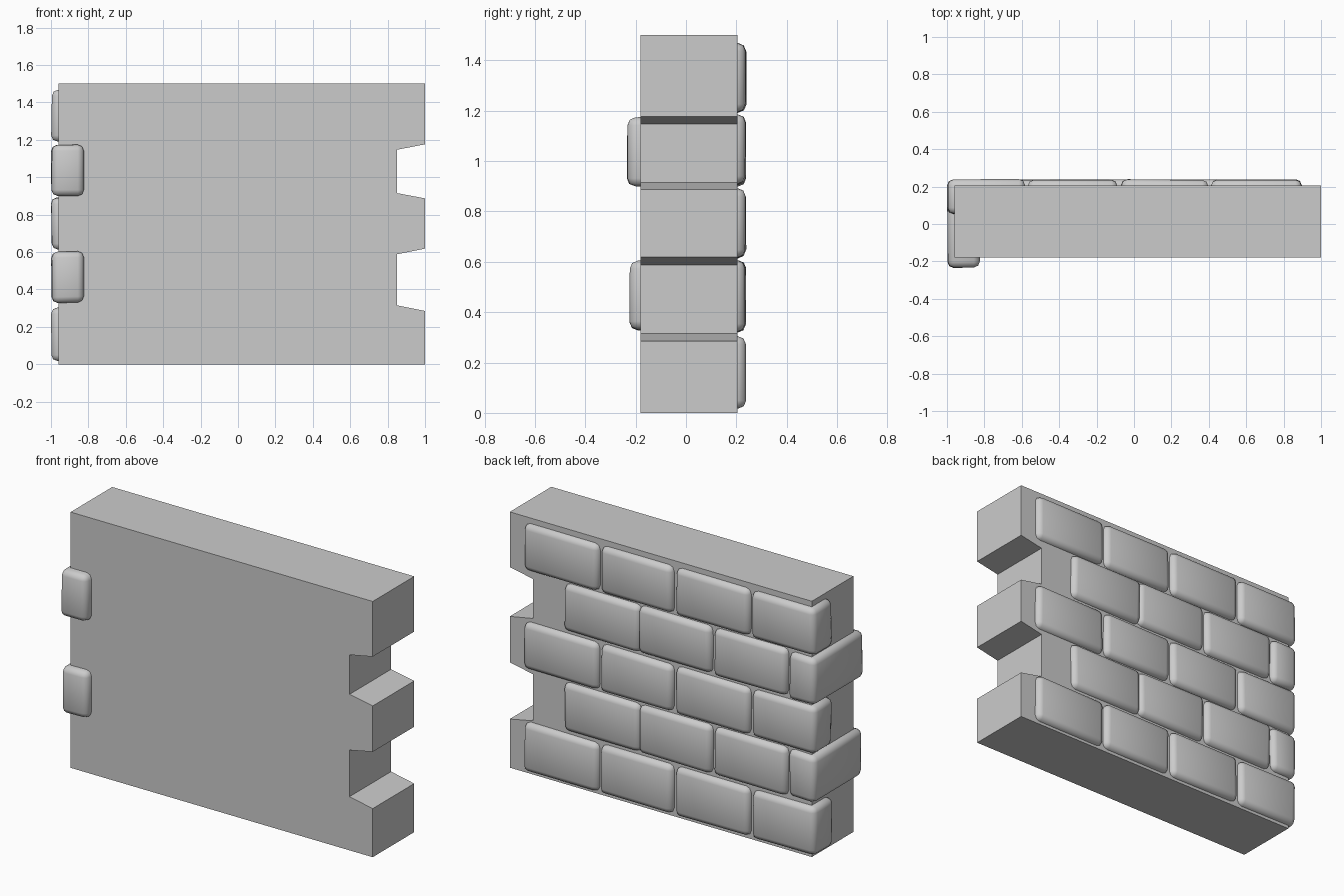
import bpy, bmesh, random
from mathutils import Vector

if "Cube" in bpy.data.objects:
    bpy.data.objects.remove(bpy.data.objects["Cube"])

random.seed(4)


def finish(name, bm, smooth):
    bmesh.ops.recalc_face_normals(bm, faces=bm.faces[:])
    for f in bm.faces:
        f.smooth = smooth
    me = bpy.data.meshes.new(name)
    bm.to_mesh(me)
    bm.free()
    ob = bpy.data.objects.new(name, me)
    bpy.context.collection.objects.link(ob)
    return ob


def brick(name, x, y, z):
    """Softly rounded block with slightly uneven corners."""
    bm = bmesh.new()
    bmesh.ops.create_cube(bm, size=1)
    for v in bm.verts:
        pick = [r[1] if c > 0 else r[0] for r, c in zip((x, y, z), v.co)]
        j = [random.uniform(0, 0.006) * (-1 if c > 0 else 1) for c in v.co]
        v.co = Vector(pick) + Vector(j)
    bmesh.ops.bevel(bm, geom=bm.edges[:], offset=0.032, segments=2,
                    profile=0.5, affect='EDGES')
    return finish(name, bm, True)


# Wall core: side profile with two flared notches, extruded through the depth
profile = [(-0.96, 0), (1, 0), (1, 0.285), (0.85, 0.315), (0.85, 0.588),
           (1, 0.618), (1, 0.887), (0.85, 0.915), (0.85, 1.147),
           (1, 1.176), (1, 1.5), (-0.96, 1.5)]
bm = bmesh.new()
face = bm.faces.new([bm.verts.new((x, -0.18, z)) for x, z in profile])
ext = bmesh.ops.extrude_face_region(bm, geom=[face])
verts = [g for g in ext['geom'] if isinstance(g, bmesh.types.BMVert)]
bmesh.ops.translate(bm, verts=verts, vec=(0, 0.385, 0))
finish("wall_core", bm, False)

# Brick courses on the back face
rows = [(0.015, 0.305), (0.318, 0.607), (0.612, 0.893),
        (0.903, 1.187), (1.19, 1.472)]
long_row = [(-1, -0.582), (-0.572, -0.085), (-0.072, 0.402), (0.41, 0.9)]
short_row = [(-0.815, -0.335), (-0.325, 0.155), (0.14, 0.64)]
for r, z in enumerate(rows):
    for i, x in enumerate(short_row if r % 2 else long_row):
        brick(f"brick_{r}_{i}", x, (0.05, 0.24), z)

# Corner bricks that pass through the wall thickness
for r, y0, z in ((1, -0.226, (0.326, 0.605)), (3, -0.237, (0.898, 1.178))):
    brick(f"corner_brick_{r}", (-1, -0.82), (y0, 0.24), z)
